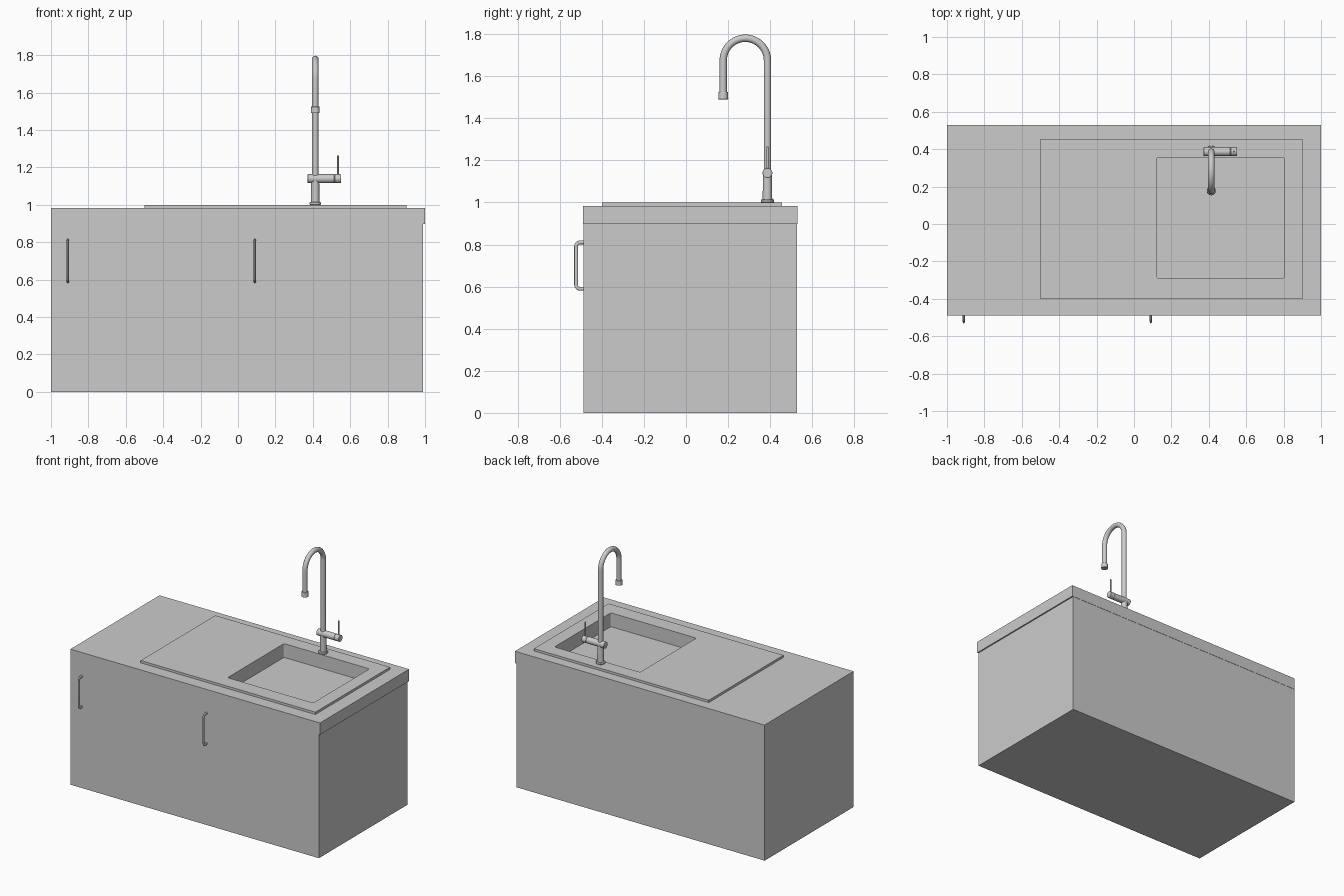
import bpy, bmesh, math
from mathutils import Vector

if "Cube" in bpy.data.objects:
    bpy.data.objects.remove(bpy.data.objects["Cube"])


def box(name, x0, x1, y0, y1, z0, z1):
    bm = bmesh.new()
    bmesh.ops.create_cube(bm, size=1)
    for v in bm.verts:
        v.co = Vector(((x0, x1)[v.co.x > 0], (y0, y1)[v.co.y > 0], (z0, z1)[v.co.z > 0]))
    me = bpy.data.meshes.new(name)
    bm.to_mesh(me)
    bm.free()
    ob = bpy.data.objects.new(name, me)
    bpy.context.collection.objects.link(ob)
    return ob


def smooth(ob):
    bpy.ops.object.select_all(action='DESELECT')
    ob.select_set(True)
    bpy.context.view_layer.objects.active = ob
    bpy.ops.object.shade_smooth_by_angle(angle=math.radians(40))


def rod(name, a, b, r, r2=None, bevel=0.0):
    a, b = Vector(a), Vector(b)
    bpy.ops.mesh.primitive_cone_add(vertices=32, radius1=r, radius2=r2 or r,
                                    depth=(b - a).length, location=(a + b) / 2)
    ob = bpy.context.object
    ob.name = name
    ob.rotation_euler = (b - a).to_track_quat('Z', 'Y').to_euler()
    if bevel:
        m = ob.modifiers.new("soft_edge", 'BEVEL')
        m.width, m.segments = bevel, 2
    smooth(ob)
    return ob


def tube(name, pts, r):
    cu = bpy.data.curves.new(name, 'CURVE')
    cu.dimensions = '3D'
    cu.bevel_depth, cu.bevel_resolution, cu.use_fill_caps = r, 6, True
    s = cu.splines.new('POLY')
    s.points.add(len(pts) - 1)
    for p, c in zip(s.points, pts):
        p.co = (*c, 1)
    ob = bpy.data.objects.new(name, cu)
    bpy.context.collection.objects.link(ob)
    bpy.ops.object.select_all(action='DESELECT')
    ob.select_set(True)
    bpy.context.view_layer.objects.active = ob
    bpy.ops.object.convert(target='MESH')
    ob = bpy.context.object
    smooth(ob)
    return ob


def arc(cy, cz, r, a0, a1, n):
    return [(0, cy + r * math.cos(math.radians(a0 + (a1 - a0) * i / n)),
             cz + r * math.sin(math.radians(a0 + (a1 - a0) * i / n))) for i in range(n + 1)]


# cabinet, worktop and sink deck
box("cabinet", -1, 0.99, -0.488, 0.528, 0, 0.897)
worktop = box("worktop", -1, 1, -0.49, 0.53, 0.897, 0.983)
deck = box("sink_deck", -0.5, 0.9, -0.4, 0.455, 0.983, 1.0)

# basin opening with slightly rounded corners
cutter = box("basin_cutter", 0.12, 0.805, -0.29, 0.355, 0.85, 1.1)
bm = bmesh.new()
bm.from_mesh(cutter.data)
upright = [e for e in bm.edges if abs(e.verts[0].co.z - e.verts[1].co.z) > 0.1]
bmesh.ops.bevel(bm, geom=upright, offset=0.012, segments=4, profile=0.5, affect='EDGES')
bm.to_mesh(cutter.data)
bm.free()
cutter.hide_render = True
cutter.hide_viewport = True
for ob in (worktop, deck):
    m = ob.modifiers.new("basin", 'BOOLEAN')
    m.operation, m.object, m.solver = 'DIFFERENCE', cutter, 'EXACT'

# basin floor
box("basin_floor", 0.11, 0.815, -0.30, 0.365, 0.89, 0.9)

# door handles
zs, yb, yf, r = (0.59, 0.81), -0.485, -0.522, 0.018
path = ([(0, yb, zs[0])] + arc(yf + r, zs[0] + r, r, 270, 180, 6)
        + arc(yf + r, zs[1] - r, r, 180, 90, 6) + [(0, yb, zs[1])])
for side, x in (("left", -0.91), ("right", 0.09)):
    h = tube("handle_" + side, path, 0.009)
    h.scale.x = 0.65
    h.location.x = x

# tap
X, Y = 0.413, 0.387
rod("tap_flange", (X, Y, 1.0), (X, Y, 1.014), 0.031, bevel=0.003)
rod("tap_body", (X, Y, 1.01), (X, Y, 1.14), 0.023, 0.021)
rod("tap_mixer", (0.372, Y, 1.14), (0.515, Y, 1.14), 0.0235, bevel=0.002)
rod("tap_mixer_knob", (0.517, Y, 1.14), (0.551, Y, 1.14), 0.0235, bevel=0.002)
rod("tap_mixer_core", (0.51, Y, 1.14), (0.52, Y, 1.14), 0.021)
rod("tap_lever", (0.535, Y, 1.15), (0.535, Y, 1.265), 0.005, bevel=0.001)
R = 0.105
neck = tube("tap_neck", [(0, Y, 1.14)] + arc(Y - R, 1.675, R, 0, 180, 28)
            + [(0, Y - 2 * R, 1.51)], 0.0175)
neck.location.x = X
rod("tap_nozzle", (X, Y - 2 * R, 1.49), (X, Y - 2 * R, 1.525), 0.024, 0.022, bevel=0.002)
